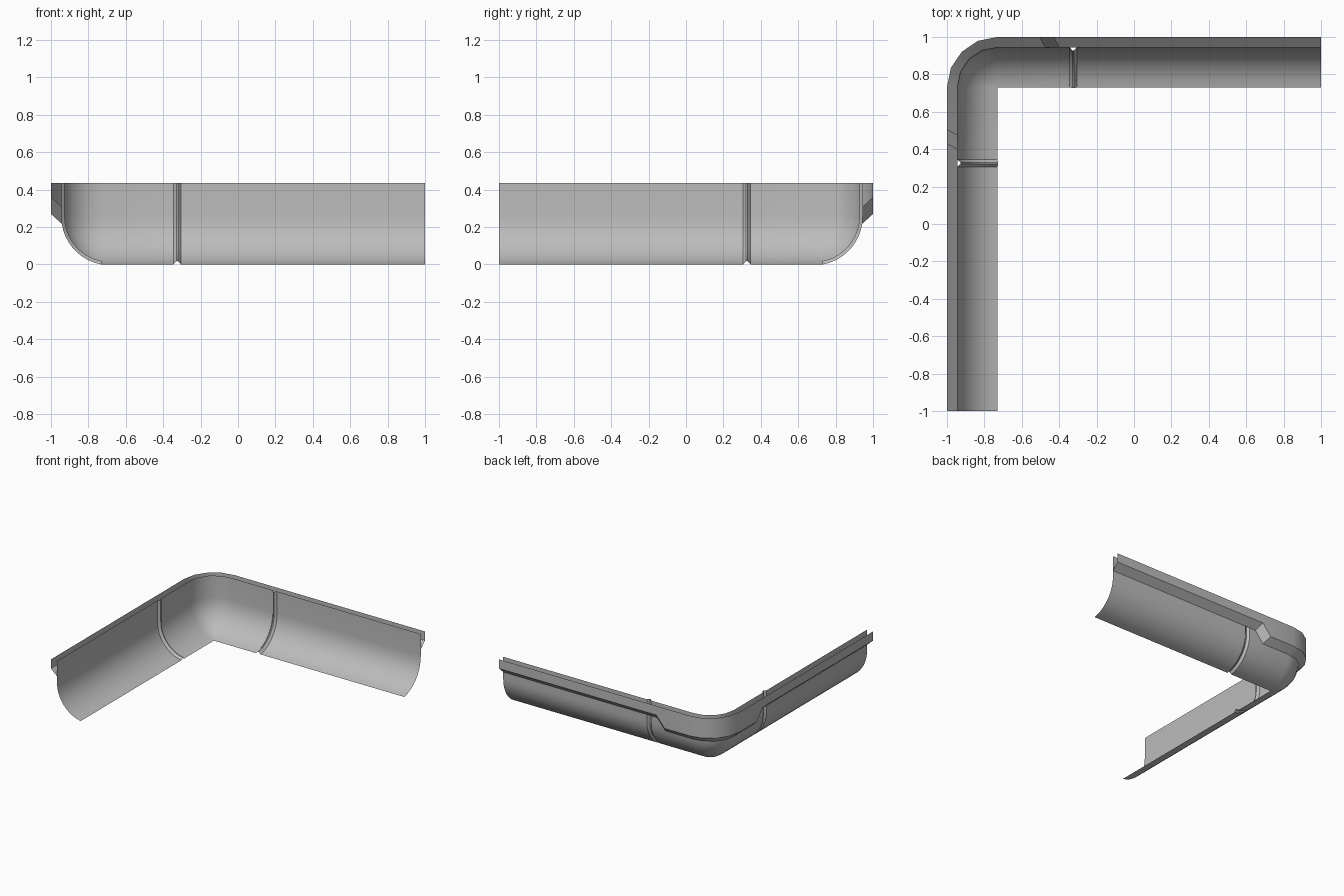
import bpy, bmesh, math
from mathutils import Vector

old = bpy.data.objects.get("Cube")
if old:
    bpy.data.objects.remove(old, do_unlink=True)

grey = bpy.data.materials.new("plain grey")
grey.use_nodes = True
colour = (0.5, 0.5, 0.5, 1)
grey.diffuse_color = colour
grey.node_tree.nodes["Principled BSDF"].inputs["Base Color"].default_value = colour

INNER = 0.73      # distance of the floor edge from each axis
WALL = 0.215      # wall distance behind the floor edge
RIM = 0.27        # outer flange distance behind the floor edge
TOP = 0.435
CORNER = [math.radians(90 + 22.5 * i) for i in range(5)]


def arm_point(t, d, z, second):
    """Point at t along an arm; the second arm mirrors the first."""
    x, y = t, INNER + d
    return Vector((-y, -x, z)) if second else Vector((x, y, z))


def corner_point(a, d, z):
    return Vector((-INNER + d * math.cos(a), INNER + d * math.sin(a), z))


def skin(name, rows, flip=False):
    """Join rows of section points into one smooth sheet."""
    bm = bmesh.new()
    grid = [[bm.verts.new(p) for p in row] for row in rows]
    for r0, r1 in zip(grid, grid[1:]):
        for i in range(len(r0) - 1):
            quad = [r0[i], r0[i + 1], r1[i + 1], r1[i]]
            bm.faces.new(quad[::-1] if flip else quad)
    bmesh.ops.remove_doubles(bm, verts=bm.verts[:], dist=0.0005)
    mesh = bpy.data.meshes.new(name)
    bm.to_mesh(mesh)
    bm.free()
    mesh.materials.append(grey)
    obj = bpy.data.objects.new(name, mesh)
    bpy.context.collection.objects.link(obj)
    bpy.ops.object.select_all(action='DESELECT')
    obj.select_set(True)
    bpy.context.view_layer.objects.active = obj
    bpy.ops.object.shade_smooth_by_angle(angle=math.radians(30))


# Coved wall section: straight wall, then an arc down to the floor edge
SWEEP = math.radians(80)
radius = WALL / (1 - math.cos(SWEEP))
section = [(WALL, TOP, 0)]
for i in range(11):
    a = SWEEP * i / 10
    section.append((WALL - radius * (1 - math.cos(a)),
                    radius * (math.sin(SWEEP) - math.sin(a)), a))


def raised(lift):
    return [(d - lift * math.cos(a), z + lift * math.sin(a)) for d, z, a in section]


# Wall sheet with a raised joint bead on each arm
arm = [(1, 0), (-0.305, 0), (-0.321, 0.018), (-0.329, 0.018), (-0.345, 0)]
first = [[arm_point(t, d, z, False) for d, z in raised(h)] for t, h in arm]
bend = [[corner_point(a, d, z) for d, z in raised(0)] for a in CORNER]
second = [[arm_point(t, d, z, True) for d, z in raised(h)] for t, h in reversed(arm)]
skin("coved_wall", first + bend + second, flip=True)


# Rear flange: open channel, deeper around the corner
def flange(drop):
    return [(RIM, TOP, 0), (RIM, 0.36 - drop, 0), (WALL, 0.31 - drop, 0.03)]


steps = [(1, 0, 0), (-0.43, 0, 1), (-0.505, 0.09, 1)]
first = [[arm_point(t + s * k, d, z, False) for d, z, s in flange(drop)]
         for t, drop, k in steps]
bend = [[corner_point(a, d, z) for d, z, s in flange(0.09)] for a in CORNER]
second = [[arm_point(t + s * k, d, z, True) for d, z, s in flange(drop)]
          for t, drop, k in reversed(steps)]
skin("rear_flange", first + bend + second)
